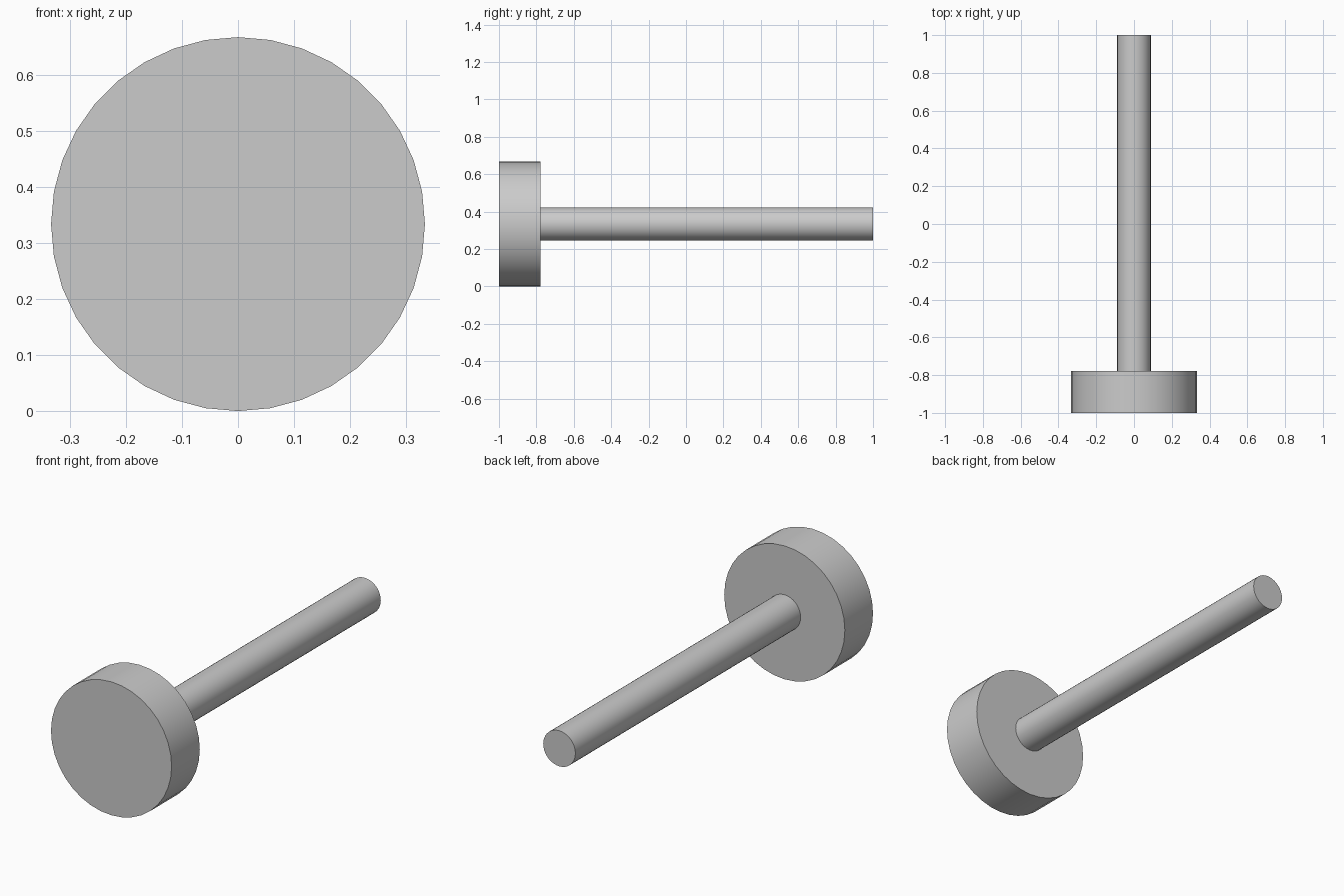
import bpy
import math

cube = bpy.data.objects.get("Cube")
if cube:
    bpy.data.objects.remove(cube, do_unlink=True)

UNIT = 2 / 90          # the whole pin is 90 units long
HEAD_RADIUS = 15 * UNIT
HEAD_END = -1 + 10 * UNIT

grey = bpy.data.materials.new("light grey")
grey.use_nodes = True
colour = (0.6, 0.6, 0.6, 1)
grey.diffuse_color = colour
grey.node_tree.nodes["Principled BSDF"].inputs["Base Color"].default_value = colour


def rod(name, radius, y_start, y_end):
    """Cylinder lying along y, level with the centre of the head."""
    bpy.ops.mesh.primitive_cylinder_add(
        vertices=36, radius=radius, depth=y_end - y_start,
        location=(0, (y_start + y_end) / 2, HEAD_RADIUS),
        rotation=(math.pi / 2, 0, 0))
    part = bpy.context.object
    part.name = name
    part.data.materials.append(grey)
    bpy.ops.object.shade_smooth_by_angle(angle=math.radians(30))
    return part


# Wide flat head at the front, slim shaft running to the back
rod("head", HEAD_RADIUS, -1, HEAD_END)
rod("shaft", 4 * UNIT, HEAD_END, 1)
